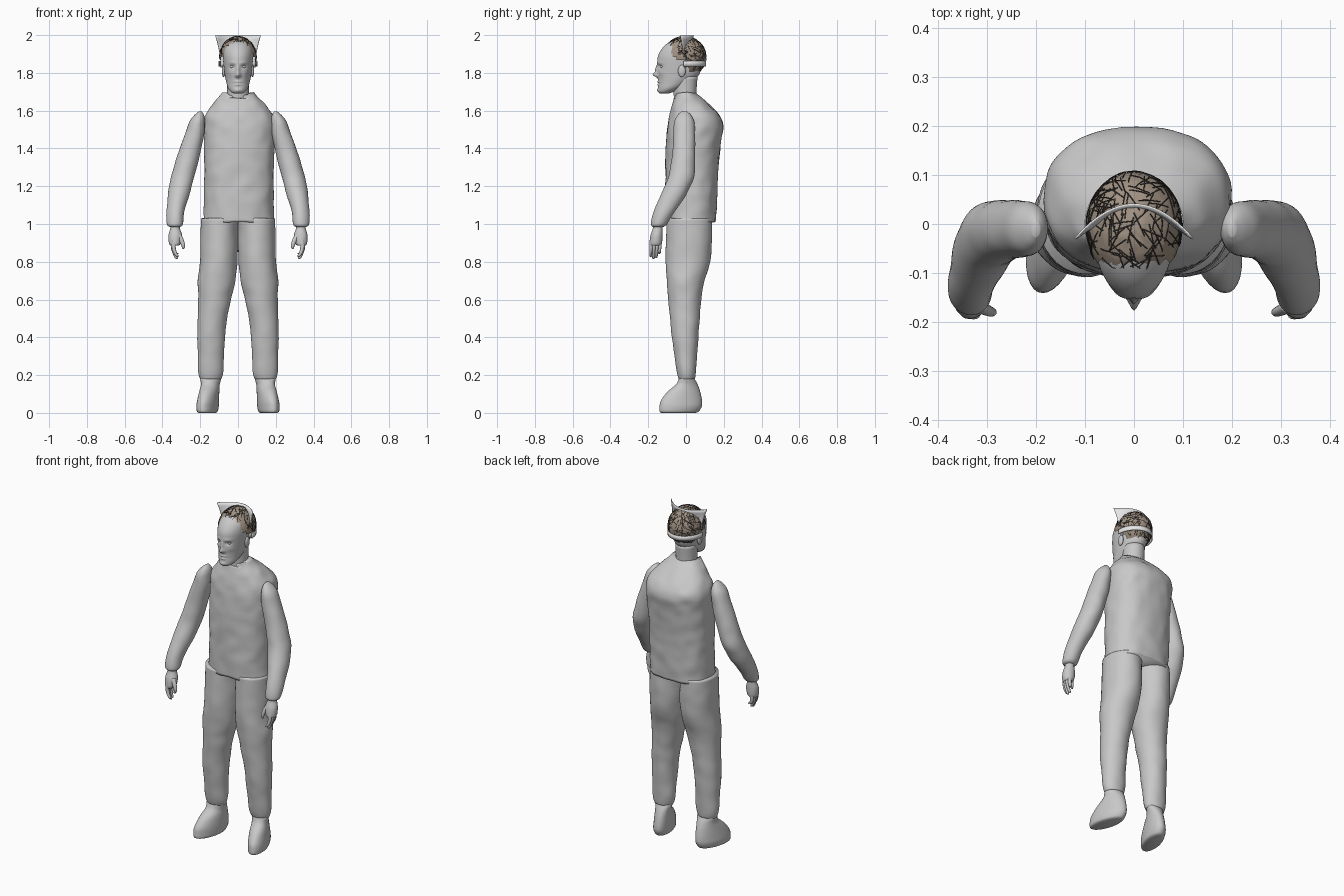
import bpy, bmesh, math, random
from mathutils import Vector, noise

random.seed(4)
cube = bpy.data.objects.get("Cube")
if cube:
    bpy.data.objects.remove(cube, do_unlink=True)


def material(name, colour):
    m = bpy.data.materials.new(name)
    m.use_nodes = True
    m.diffuse_color = (*colour, 1)
    bsdf = next(n for n in m.node_tree.nodes if n.type == 'BSDF_PRINCIPLED')
    bsdf.inputs["Base Color"].default_value = (*colour, 1)
    return m


GREY = material("plain grey", (0.58, 0.58, 0.58))
PALE = material("pale grey", (0.8, 0.8, 0.8))
TAN = material("tan hair", (0.36, 0.29, 0.23))
DARK = material("dark strands", (0.05, 0.045, 0.04))


def finish(name, bm, mat, smooth=True):
    bmesh.ops.recalc_face_normals(bm, faces=bm.faces)
    me = bpy.data.meshes.new(name)
    bm.to_mesh(me)
    bm.free()
    me.materials.append(mat)
    for p in me.polygons:
        p.use_smooth = smooth
    ob = bpy.data.objects.new(name, me)
    bpy.context.collection.objects.link(ob)
    return ob


def spline(a, b, c, d, t):
    return 0.5 * (2 * b + (c - a) * t + (2 * a - 5 * b + 4 * c - d) * t * t
                  + (3 * b - a - 3 * c + d) * t ** 3)


def loft(name, rings, mat=GREY, sides=32, steps=4, power=2, side=1, shape=None):
    """Skin flat oval rings given as (x, y, z, half width, half depth)."""
    rows = []
    last = len(rings) - 1
    for i in range(last):
        quad = [rings[max(0, min(last, i + k))] for k in (-1, 0, 1, 2)]
        for s in range(steps):
            rows.append([spline(*v, s / steps) for v in zip(*quad)])
    rows.append(rings[-1])
    bm = bmesh.new()
    loops = []
    for x, y, z, rx, ry in rows:
        loop = []
        for k in range(sides):
            a = math.tau * k / sides
            c, s = math.cos(a), math.sin(a)
            p = Vector((x + max(rx, .001) * math.copysign(abs(c) ** (2 / power), c),
                        y + max(ry, .001) * math.copysign(abs(s) ** (2 / power), s), z))
            if shape:
                p = shape(p)
            p.x *= side
            loop.append(bm.verts.new(p))
        loops.append(loop)
    for a, b in zip(loops, loops[1:]):
        for k in range(sides):
            n = (k + 1) % sides
            bm.faces.new((a[k], a[n], b[n], b[k]))
    bm.faces.new(loops[0])
    bm.faces.new(loops[-1])
    return finish(name, bm, mat)


def ball(name, centre, size, mat=GREY):
    bm = bmesh.new()
    bmesh.ops.create_uvsphere(bm, u_segments=20, v_segments=12, radius=1)
    bmesh.ops.scale(bm, vec=size, verts=bm.verts)
    bmesh.ops.translate(bm, vec=centre, verts=bm.verts)
    return finish(name, bm, mat)


def wrinkle(amount, scale):
    def shape(p):
        return p + noise.noise_vector(p * scale) * amount
    return shape


# Jacket body with a dipped front collar
def jacket_shape(p):
    p = wrinkle(.005, 16)(p)
    if p.z > 1.67 and p.y < 0:
        p.z -= .05 * max(0, 1 - abs(p.x) / .06)
    return p


loft("jacket", [(.005, .025, 1.01, .186, .132), (.005, .028, 1.15, .184, .136),
                (.005, .032, 1.3, .184, .14), (.007, .042, 1.45, .188, .146),
                (.008, .05, 1.53, .19, .146), (.006, .043, 1.58, .178, .13),
                (.003, .022, 1.64, .133, .093), (0, -.005, 1.695, .085, .055)],
     sides=64, steps=7, power=2.4, shape=jacket_shape)

# Neck
loft("neck", [(0, -.005, 1.6, .062, .06), (0, -.005, 1.69, .058, .06),
              (0, -.005, 1.78, .06, .066)])

# Head: lofted skull with sculpted facial relief
RELIEF = [(0, 1.79, .026, .011, .013), (0, 1.818, .012, .008, .02),
          (0, 1.752, .007, .02, .005), (0, 1.738, .007, .016, .005),
          (0, 1.745, -.005, .02, .003), (0, 1.708, .006, .02, .01)]
for e in (-1, 1):
    RELIEF += [(e * .03, 1.833, -.013, .014, .009), (e * .03, 1.853, .005, .02, .007),
               (e * .042, 1.797, .004, .016, .014), (e * .012, 1.785, .007, .006, .006)]


def face_shape(p):
    if p.y < -.06:
        for x, z, out, w, h in RELIEF:
            p.y -= out * math.exp(-((p.x - x) / w) ** 2 - ((p.z - z) / h) ** 2)
    return p


loft("head", [(0, -.115, 1.69, .02, .022), (0, -.105, 1.7, .038, .041),
              (0, -.085, 1.72, .053, .062), (0, -.06, 1.75, .062, .086),
              (0, -.04, 1.79, .07, .109), (0, -.035, 1.84, .076, .117),
              (0, -.03, 1.89, .08, .118), (0, -.022, 1.93, .076, .104),
              (0, -.012, 1.96, .06, .082), (0, -.008, 1.98, .034, .046),
              (0, -.008, 1.985, .008, .01)],
     sides=80, steps=7, shape=face_shape)

for side, label in ((-1, "right"), (1, "left")):
    ball(label + "_eye", (side * .03, -.124, 1.833), (.013, .012, .009))
    ball(label + "_ear", (side * .076, -.022, 1.81), (.01, .02, .032))

    # Trouser leg
    loft(label + "_trouser_leg",
         [(.098, .018, 1.03, .098, .12), (.1, .016, .92, .1, .122),
          (.102, .01, .8, .099, .119), (.113, -.002, .7, .1, .1),
          (.124, -.006, .6, .086, .087), (.137, -.006, .48, .077, .077),
          (.143, -.003, .35, .071, .065), (.145, .002, .22, .066, .05),
          (.145, .004, .18, .055, .043)],
         sides=40, steps=6, side=side, shape=wrinkle(.003, 14))

    # Shoe, toes splayed outward
    def splay(p):
        p.x -= .22 * p.y
        return p
    loft(label + "_shoe",
         [(.155, -.04, 0, .04, .09), (.155, -.036, .008, .05, .104),
          (.155, -.028, .035, .054, .112), (.153, -.024, .065, .053, .109),
          (.15, -.012, .11, .05, .088), (.147, .004, .15, .048, .058),
          (.145, .004, .18, .054, .042), (.145, .004, .195, .048, .036)],
         steps=4, side=side, shape=splay)

    # Sleeve
    loft(label + "_sleeve",
         [(.2, -.01, 1.595, .008, .015), (.206, -.01, 1.575, .026, .036),
          (.216, -.01, 1.54, .042, .052), (.232, -.01, 1.47, .052, .058),
          (.266, -.014, 1.35, .06, .062), (.293, -.026, 1.25, .061, .068),
          (.315, -.068, 1.15, .056, .066), (.332, -.118, 1.06, .047, .055),
          (.334, -.143, 1.0, .042, .042), (.334, -.148, .985, .028, .028)],
         sides=36, steps=5, side=side, shape=wrinkle(.003, 14))

    # Hand: palm, four curled fingers and a thumb
    loft(label + "_palm", [(.333, -.148, 1.0, .024, .024), (.333, -.15, .975, .026, .026),
                           (.332, -.156, .94, .036, .032), (.334, -.16, .9, .032, .033),
                           (.336, -.162, .885, .022, .028)], sides=20, side=side)
    for f in range(4):
        y = -.184 + f * .015
        x = .343 - abs(f - 1.5) * .004
        tip = (.826, .815, .82, .84)[f]
        loft(f"{label}_finger_{f + 1}",
             [(x, y, .91, .012, .009), (x + .004, y, .88, .011, .009),
              (x - .003, y - .002, .85, .01, .008),
              (x - .014, y - .003, tip + .006, .008, .007),
              (x - .018, y - .003, tip, .003, .003)], sides=12, side=side)
    loft(label + "_thumb", [(.316, -.168, .945, .016, .012), (.3, -.176, .915, .013, .011),
                            (.29, -.18, .885, .01, .009), (.29, -.18, .868, .004, .004)],
         sides=12, side=side)

# Hair cap, trimmed along the hairline
CENTRE, RADII = Vector((0, -.008, 1.885)), Vector((.097, .114, .108))


def hairline(y):
    if y < -.075:
        return 1.94
    if y < -.05:
        return 1.885
    return 1.87 if y < .015 else 1.805


bm = bmesh.new()
bmesh.ops.create_uvsphere(bm, u_segments=64, v_segments=40, radius=1)
for v in bm.verts:
    v.co = CENTRE + v.co * RADII * (1 + .025 * noise.noise(v.co * 9))
low = [f for f in bm.faces if f.calc_center_median().z < hairline(f.calc_center_median().y)]
bmesh.ops.delete(bm, geom=low, context='FACES')
finish("hair_cap", bm, TAN)

# Loose strands lying over the hair
curve = bpy.data.curves.new("hair_strands", 'CURVE')
curve.dimensions = '3D'
curve.bevel_depth = .0011
curve.bevel_resolution = 0
curve.materials.append(DARK)
count = 0
while count < 190:
    start = Vector([random.gauss(0, 1) for _ in range(3)]).normalized()
    turn = Vector([random.gauss(0, 1) for _ in range(3)]).cross(start).normalized()
    path = []
    for k in range(5):
        d = (start + turn * k * .13).normalized()
        path.append(CENTRE + d * RADII * (1.01 + .012 * random.random()))
    if any(p.z < hairline(p.y) - .008 or p.z > 1.998 for p in path):
        continue
    line = curve.splines.new('POLY')
    line.points.add(len(path) - 1)
    for point, p in zip(line.points, path):
        point.co = (*p, 1)
    count += 1
bpy.context.collection.objects.link(bpy.data.objects.new("hair_strands", curve))


def sheet(name, place, across, up):
    bm = bmesh.new()
    grid = [[bm.verts.new(place(2 * i / across - 1, j / up)) for i in range(across + 1)]
            for j in range(up + 1)]
    for a, b in zip(grid, grid[1:]):
        for i in range(across):
            bm.faces.new((a[i], a[i + 1], b[i + 1], b[i]))
    ob = finish(name, bm, PALE)
    mod = ob.modifiers.new("thickness", 'SOLIDIFY')
    mod.thickness = .004
    mod.offset = 0


# Upright flared headpiece crossing the crown, and its band around the nape
sheet("headpiece", lambda u, t: (u * (.092 + .028 * t * t),
                                 -.02 + t * (.06 - .07 * u * u) + .02 * (1 - t) * u * u,
                                 1.83 + .168 * t), 24, 8)
sheet("nape_band", lambda u, t: (.1 * math.sin(u * 1.6),
                                 -.01 + .115 * math.cos(u * 1.6),
                                 1.835 + .028 * t), 28, 2)
